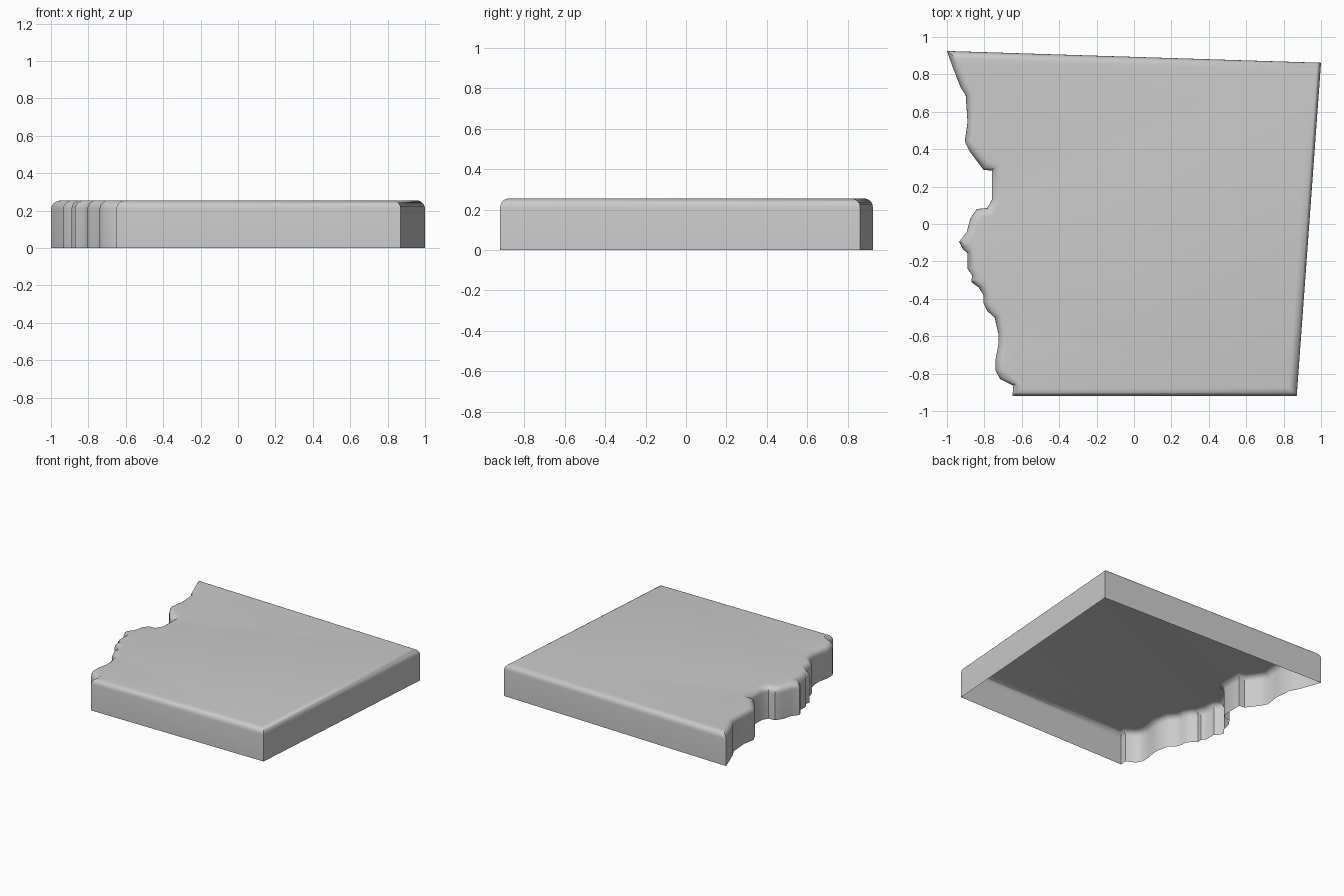
import bpy, bmesh, math
from mathutils import Vector

if "Cube" in bpy.data.objects:
    bpy.data.objects.remove(bpy.data.objects["Cube"])

HEIGHT, RADIUS, STEPS = 0.255, 0.045, 5

# Outline: ragged left edge from back to front, then the straight sides
outline = [Vector(p) for p in [
    (-1, .925), (-.97, .84), (-.927, .73), (-.90, .69), (-.89, .545), (-.905, .44),
    (-.88, .39), (-.805, .29), (-.76, .285), (-.76, .13), (-.785, .085), (-.84, .08),
    (-.875, .03), (-.895, -.045), (-.935, -.095), (-.915, -.135), (-.89, -.155),
    (-.89, -.24), (-.865, -.275), (-.87, -.31), (-.83, -.34), (-.805, -.38),
    (-.805, -.42), (-.785, -.465), (-.745, -.50), (-.725, -.59), (-.725, -.645),
    (-.74, -.72), (-.74, -.785), (-.715, -.83), (-.645, -.865), (-.65, -.92),
    (.87, -.92), (1, .862)]]


def inward(i):
    """Mitred inward direction at an outline corner (counter-clockwise loop)."""
    a, b, c = outline[i - 1], outline[i], outline[(i + 1) % len(outline)]
    d1, d2 = (b - a).normalized(), (c - b).normalized()
    n1, n2 = Vector((-d1.y, d1.x)), Vector((-d2.y, d2.x))
    m = (n1 + n2).normalized()
    return m / max(m.dot(n1), 0.6)


dirs = [inward(i) for i in range(len(outline))]
bm = bmesh.new()


def ring(inset, z):
    return [bm.verts.new((*(p + d * inset), z)) for p, d in zip(outline, dirs)]


# Wall and rounded upper rim
rings = [ring(0, 0)]
for s in range(STEPS + 1):
    t = s / STEPS * math.pi / 2
    rings.append(ring(RADIUS * (1 - math.cos(t)), HEIGHT - RADIUS * (1 - math.sin(t))))
n = len(outline)
for lo, hi in zip(rings, rings[1:]):
    for i in range(n):
        j = (i + 1) % n
        bm.faces.new((lo[i], lo[j], hi[j], hi[i]))

# Flat top; the underside stays open
top = bm.faces.new(rings[-1])
bmesh.ops.triangulate(bm, faces=[top])

mesh = bpy.data.meshes.new("broken_slab")
bm.to_mesh(mesh)
bm.free()
slab = bpy.data.objects.new("broken_slab", mesh)
bpy.context.collection.objects.link(slab)
bpy.context.view_layer.objects.active = slab
slab.select_set(True)
bpy.ops.object.shade_smooth_by_angle(angle=math.radians(40))
